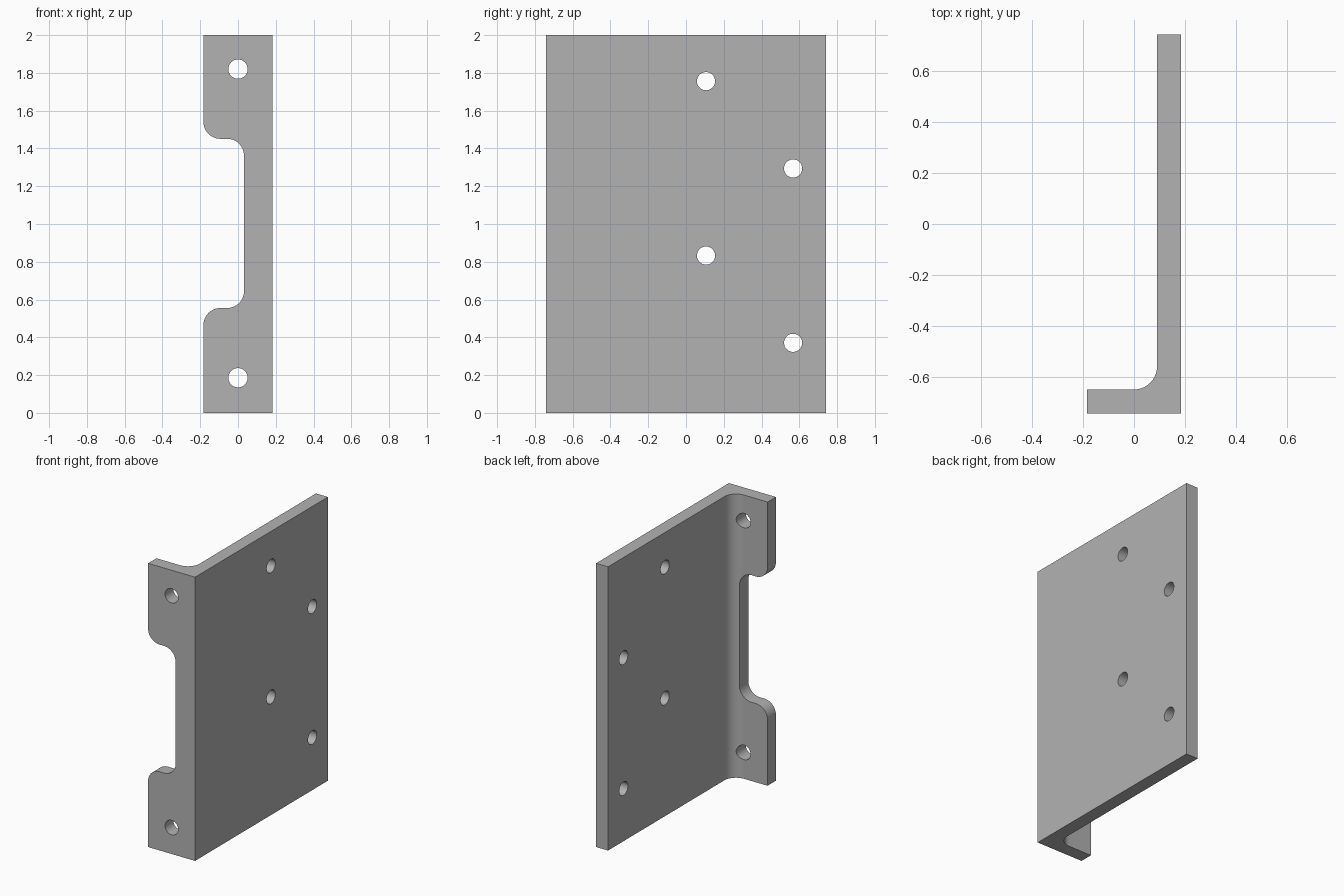
import bpy
import bmesh
from math import cos, sin, radians
from mathutils import Matrix, Vector

cube = bpy.data.objects.get("Cube")
if cube:
    bpy.data.objects.remove(cube, do_unlink=True)

HEIGHT, MID_Z = 2.0, 1.003
HALF_X, HALF_Y, THICK = 0.183, 0.74, 0.093
BEND = 0.09


def arc(cx, cy, r, start, end, steps=14):
    angles = [radians(start + (end - start) * i / steps) for i in range(steps + 1)]
    return [(cx + r * cos(a), cy + r * sin(a)) for a in angles]


def prism(bm, points, direction):
    """Extrude a closed outline of 3D points along a direction."""
    face = bm.faces.new([bm.verts.new(p) for p in points])
    result = bmesh.ops.extrude_face_region(bm, geom=[face], use_keep_orig=True)
    verts = [v for v in result["geom"] if isinstance(v, bmesh.types.BMVert)]
    bmesh.ops.translate(bm, verts=verts, vec=direction)


def drill(bm, center, radius, axis):
    spin = Matrix.Rotation(radians(90), 4, "Y" if axis == "X" else "X")
    bmesh.ops.create_cone(bm, cap_ends=True, segments=48, radius1=radius,
                          radius2=radius, depth=0.3,
                          matrix=Matrix.Translation(center) @ spin)


def make_object(name, bm):
    bmesh.ops.recalc_face_normals(bm, faces=bm.faces)
    mesh = bpy.data.meshes.new(name)
    bm.to_mesh(mesh)
    bm.free()
    obj = bpy.data.objects.new(name, mesh)
    bpy.context.collection.objects.link(obj)
    return obj


# Painted metal
grey = bpy.data.materials.new("grey metal")
grey.use_nodes = True
colour = (0.45, 0.45, 0.45, 1)
grey.diffuse_color = colour
grey.node_tree.nodes["Principled BSDF"].inputs["Base Color"].default_value = colour

# L-shaped angle with a rounded inner bend
inner_x, inner_y = HALF_X - THICK, -HALF_Y + THICK
profile = [(-HALF_X, -HALF_Y), (HALF_X, -HALF_Y), (HALF_X, HALF_Y), (inner_x, HALF_Y)]
profile += arc(inner_x - BEND, inner_y + BEND, BEND, 0, -90)
profile.append((-HALF_X, inner_y))
bm = bmesh.new()
prism(bm, [(x, y, 0) for x, y in profile], Vector((0, 0, HEIGHT)))
bracket = make_object("angle_bracket", bm)
bracket.data.materials.append(grey)

# Notch in the flange: rounded outer and inner corners, mirrored in height
bm = bmesh.new()
r, notch_x, notch_z = 0.09, 0.032, 0.555
half = [(-0.3, notch_z - r)]
half += arc(-HALF_X + r, notch_z - r, r, 180, 90)
half += arc(notch_x - r, notch_z + r, r, -90, 0)
outline = half + [(x, 2 * MID_Z - z) for x, z in reversed(half)]
prism(bm, [(x, -0.9, z) for x, z in outline], Vector((0, 0.4, 0)))

# Flange holes and staggered plate holes
for side in (-1, 1):
    drill(bm, (0, -0.69, MID_Z + side * 0.817), 0.051, "Y")
for y, z in ((0.106, 1.756), (0.567, 1.294), (0.106, 0.833), (0.567, 0.371)):
    drill(bm, (0.14, y, z), 0.048, "X")
cutter = make_object("notch_and_hole_cutter", bm)
cutter.data.materials.append(grey)
cutter.hide_render = True

# Cut, then discard the cutter
cut = bracket.modifiers.new("cut", "BOOLEAN")
cut.operation = "DIFFERENCE"
cut.solver = "EXACT"
cut.object = cutter
bpy.ops.object.select_all(action="DESELECT")
bracket.select_set(True)
bpy.context.view_layer.objects.active = bracket
bpy.ops.object.modifier_apply(modifier=cut.name)
bpy.data.objects.remove(cutter, do_unlink=True)
bpy.ops.object.shade_smooth_by_angle(angle=radians(30))
